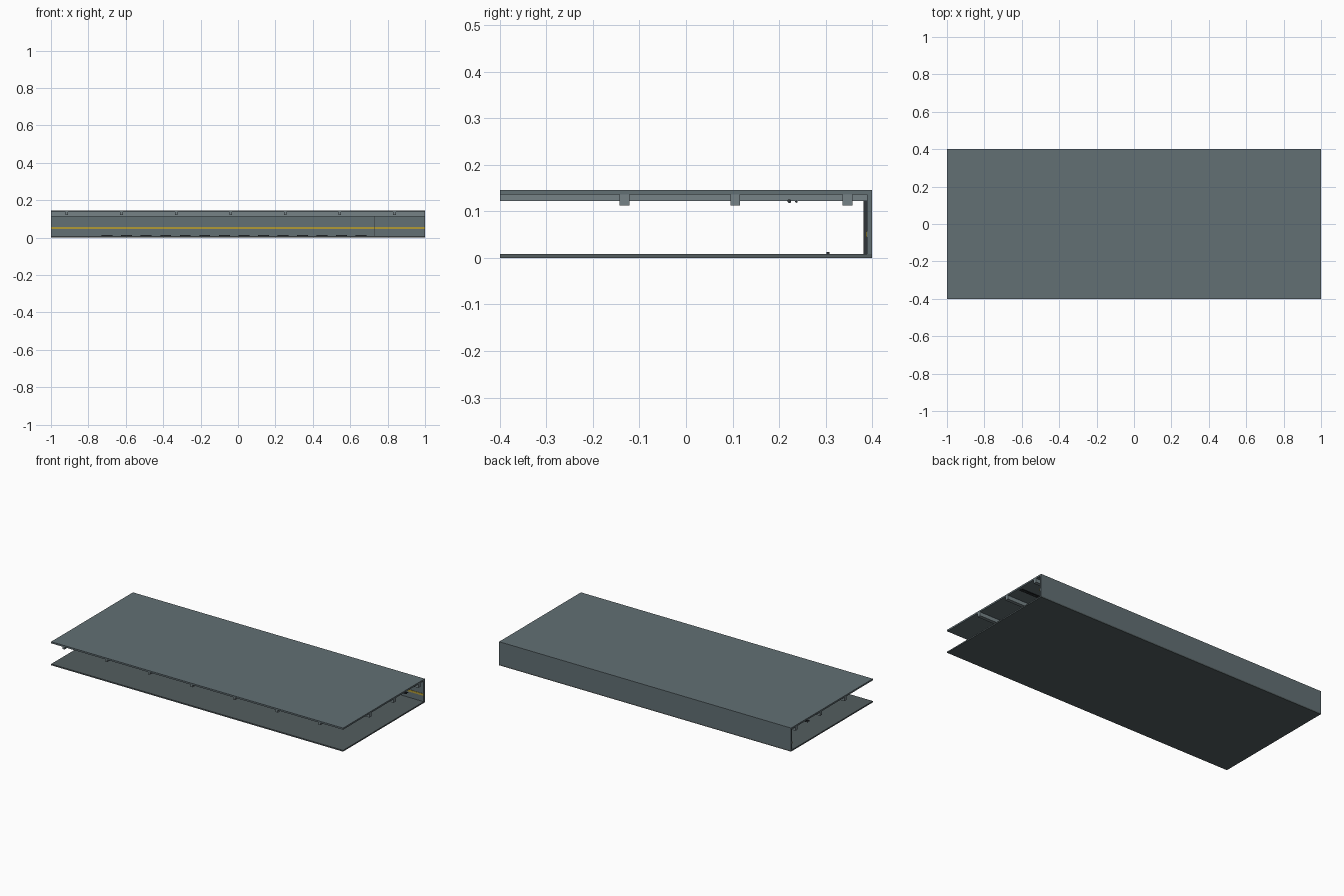
import bpy
from math import pi

if "Cube" in bpy.data.objects:
    bpy.data.objects.remove(bpy.data.objects["Cube"])


def material(name, rgb):
    m = bpy.data.materials.new(name)
    m.diffuse_color = (*rgb, 1)
    m.use_nodes = True
    m.node_tree.nodes["Principled BSDF"].inputs["Base Color"].default_value = m.diffuse_color
    return m


HULL = material("hull_grey", (0.122, 0.16, 0.175))
BEAM = material("beam_grey", (0.18, 0.225, 0.24))
DECK = material("deck_grey", (0.087, 0.11, 0.116))
DARK = material("dark_trim", (0.03, 0.035, 0.04))
YELLOW = material("yellow_stripe", (0.45, 0.33, 0.035))


def box(name, x, y, z, mat):
    """Box from (min, max) ranges on each axis."""
    bpy.ops.mesh.primitive_cube_add(size=1, location=[sum(r) / 2 for r in (x, y, z)])
    o = bpy.context.object
    o.name = name
    o.scale = [r[1] - r[0] for r in (x, y, z)]
    o.data.materials.append(mat)
    return o


def pipe(name, y, z, radius):
    bpy.ops.mesh.primitive_cylinder_add(vertices=12, radius=radius, depth=2,
                                        location=(0, y, z), rotation=(0, pi / 2, 0))
    o = bpy.context.object
    o.name = name
    o.data.materials.append(DARK)
    bpy.ops.object.shade_smooth_by_angle()


FULL = (-1, 1)

# Floor, back wall and ceiling slabs
box("floor", FULL, (-0.4, 0.4), (0, 0.008), DECK)
box("back_wall", FULL, (0.389, 0.4), (0.008, 0.136), HULL)
box("ceiling", FULL, (-0.4, 0.4), (0.136, 0.146), HULL)

# Long ceiling beams
for i, y in enumerate((-0.132, 0.106, 0.347)):
    box(f"ceiling_beam_{i}", FULL, (y - 0.0105, y + 0.0105), (0.113, 0.136), BEAM)

# Cross ribs
for i in range(7):
    x = -0.915 + i * 0.292
    box(f"ceiling_rib_{i}", (x - 0.007, x + 0.007), (-0.4, 0.389), (0.122, 0.136), BEAM)

# Service pipes
pipe("large_pipe", 0.222, 0.122, 0.004)
pipe("small_pipe", 0.237, 0.121, 0.0025)

# Wall stripe and wall post
box("wall_stripe", FULL, (0.3865, 0.389), (0.045, 0.057), YELLOW)
box("wall_post", (0.726, 0.731), (0.382, 0.389), (0.008, 0.122), DARK)

# Dashed floor markers
for i in range(14):
    x = -0.70 + i * 0.1045
    box(f"floor_marker_{i}", (x - 0.029, x + 0.029), (0.302, 0.308), (0.008, 0.013), DARK)
